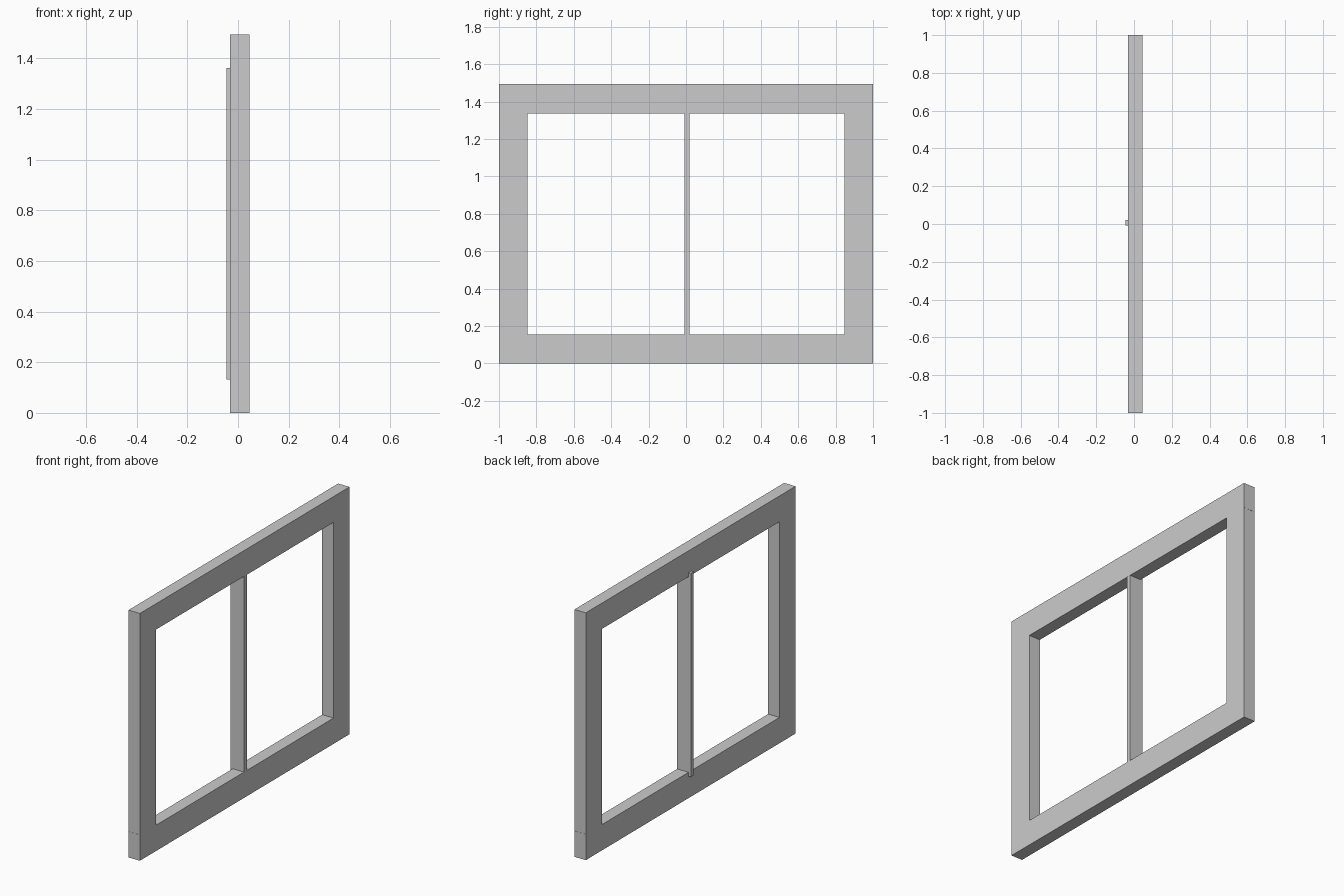
import bpy

if "Cube" in bpy.data.objects:
    bpy.data.objects.remove(bpy.data.objects["Cube"])


def box(name, x, y, z):
    """Box from (min, max) ranges on each axis."""
    bpy.ops.mesh.primitive_cube_add(size=1, location=[sum(r) / 2 for r in (x, y, z)])
    ob = bpy.context.object
    ob.name = name
    ob.scale = [r[1] - r[0] for r in (x, y, z)]
    bpy.ops.object.transform_apply(location=False, rotation=False, scale=True)
    return ob


HEIGHT = 1.493
RAIL = 0.156            # rail height
OPENING = 0.847         # half width of the opening
DEPTH = (-0.031, 0.045)

# Full-width bottom and top rails
box("bottom_rail", DEPTH, (-1, 1), (0, RAIL))
box("top_rail", DEPTH, (-1, 1), (HEIGHT - RAIL, HEIGHT))

# Side stiles between the rails
for side, y in (("left", (-0.999, -OPENING)), ("right", (OPENING, 0.999))):
    box(side + "_stile", DEPTH, y, (RAIL, HEIGHT - RAIL))

# Thin centre bar, standing proud of the back and lapping over the rails
box("centre_bar", (-0.046, 0.0445), (-0.007, 0.02), (0.132, 1.361))
